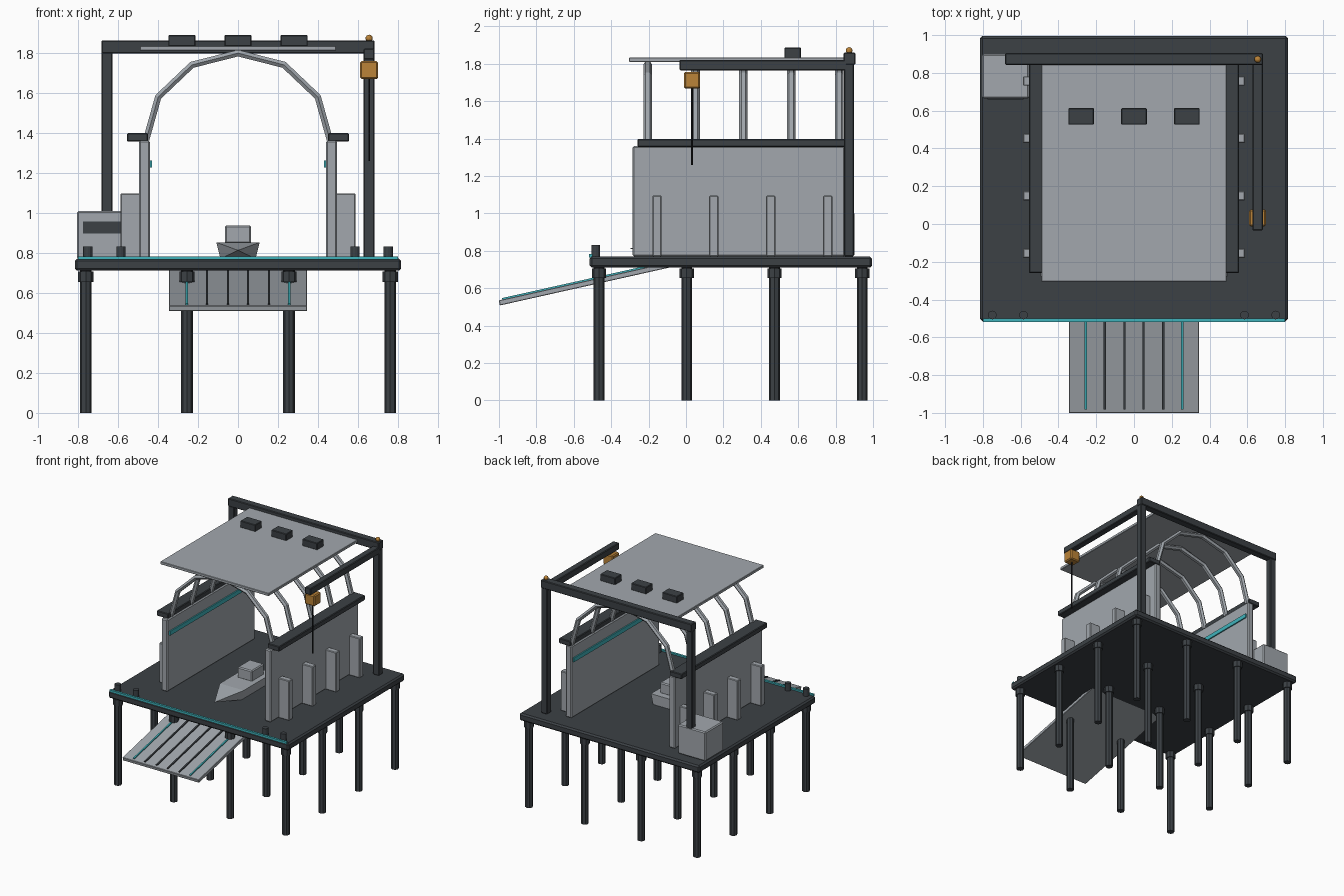
import bpy, bmesh, math
from mathutils import Vector

if "Cube" in bpy.data.objects:
    bpy.data.objects.remove(bpy.data.objects["Cube"])


def material(name, rgb):
    m = bpy.data.materials.new(name)
    m.use_nodes = True
    m.diffuse_color = (*rgb, 1)
    m.node_tree.nodes["Principled BSDF"].inputs["Base Color"].default_value = (*rgb, 1)
    return m


PALE = material("pale_grey", (0.36, 0.39, 0.42))
DARK = material("dark_steel", (0.045, 0.053, 0.06))
TEAL = material("teal_light", (0.05, 0.45, 0.50))
ORANGE = material("orange_paint", (0.50, 0.23, 0.04))
BLACK = material("black_cable", (0.012, 0.013, 0.015))


def finish(name, bm, mat, bevel=0):
    bmesh.ops.recalc_face_normals(bm, faces=bm.faces)
    me = bpy.data.meshes.new(name)
    bm.to_mesh(me)
    bm.free()
    me.materials.append(mat)
    ob = bpy.data.objects.new(name, me)
    bpy.context.collection.objects.link(ob)
    if bevel:
        mod = ob.modifiers.new("bevel", "BEVEL")
        mod.width = bevel
        mod.segments = 1
    return ob


def box(name, mat, xs, ys, zs, bevel=0):
    """Box from its (low, high) range on each axis."""
    bm = bmesh.new()
    bmesh.ops.create_cube(bm, size=1)
    for v in bm.verts:
        v.co = [sum(r) / 2 + c * (r[1] - r[0]) for r, c in zip((xs, ys, zs), v.co)]
    return finish(name, bm, mat, bevel)


def post(name, mat, x, y, zs, r, sides=8):
    bm = bmesh.new()
    bmesh.ops.create_cone(bm, cap_ends=True, segments=sides, radius1=r, radius2=r,
                          depth=zs[1] - zs[0])
    bmesh.ops.translate(bm, verts=bm.verts, vec=(x, y, sum(zs) / 2))
    return finish(name, bm, mat)


def span(c, size):
    return (c - size / 2, c + size / 2)


def mirrored(r, side):
    return tuple(sorted(side * v for v in r))


# Deck on a grid of piles
TOP = 0.77
box("deck", DARK, (-0.815, 0.815), (-0.515, 0.995), (0.71, TOP), 0.012)
for x in (-0.76, -0.255, 0.255, 0.76):
    for j in range(4):
        y = -0.465 + 0.469 * j
        post("pile", DARK, x, y, (0, 0.715), 0.029)
        post("pile_collar", DARK, x, y, (0.655, 0.705), 0.038)
box("deck_edge_light", TEAL, (-0.80, 0.80), (-0.518, -0.500), (0.765, 0.782))
for x in (-0.75, -0.585, 0.585, 0.75):
    post("bollard", DARK, x, -0.482, (TOP, 0.83), 0.023, 12)

# Sloping ramp with rails, built flat and tilted about its lower front edge
SLOPE, FOOT = math.radians(12.6), Vector((0, -0.995, 0.508))


def on_ramp(ob):
    ob.location = FOOT
    ob.rotation_euler.x = SLOPE


on_ramp(box("ramp", PALE, (-0.345, 0.345), (0, 0.96), (0, 0.028), 0.003))
for x, mat in ((-0.255, TEAL), (-0.155, DARK), (-0.05, DARK),
               (0.05, DARK), (0.155, DARK), (0.255, TEAL)):
    on_ramp(box("ramp_rail", mat, span(x, 0.012), (0.02, 0.93), (0.026, 0.036)))

# Side walls with caps, buttresses and inner light strips
for s in (-1, 1):
    box("side_wall", PALE, mirrored((0.44, 0.495), s), (-0.285, 0.85), (TOP, 1.36), 0.008)
    box("wall_cap", DARK, mirrored((0.45, 0.555), s), (-0.26, 0.85), (1.355, 1.397), 0.005)
    box("wall_light", TEAL, mirrored((0.43, 0.442), s), (-0.26, 0.83), (1.226, 1.26))
    for i in range(4):
        box("buttress", PALE, mirrored((0.48, 0.588), s),
            span(-0.155 + 0.304 * i, 0.05), (TOP, 1.095), 0.005)


# Roof ribs: six straight segments along a half ellipse
def rib(y, steps=6, sides=6):
    bm = bmesh.new()
    rings = []
    for i in range(steps + 1):
        a = math.pi * i / steps
        out = Vector((0.44 * math.cos(a), 0, 0.46 * math.sin(a))).normalized()
        mid = Vector((0.46 * math.cos(a), y, 1.36 + 0.437 * math.sin(a)))
        ring = []
        for k in range(sides):
            t = math.tau * k / sides
            ring.append(bm.verts.new(mid + out * 0.019 * math.sin(t)
                                     + Vector((0, 0.023 * math.cos(t), 0))))
        rings.append(ring)
    for p, q in zip(rings, rings[1:]):
        for k in range(sides):
            n = (k + 1) % sides
            bm.faces.new((p[k], p[n], q[n], q[k]))
    bm.faces.new(rings[0])
    bm.faces.new(rings[-1])
    finish("roof_rib", bm, PALE)


for i in range(5):
    rib(-0.205 + 0.256 * i)

# Flat roof panel and vents
box("roof_panel", PALE, (-0.49, 0.49), (-0.305, 0.86), (1.81, 1.833), 0.003)
for x in (-0.28, 0, 0.28):
    box("roof_vent", DARK, span(x, 0.135), span(0.57, 0.088), (1.83, 1.887), 0.004)

# Gantry frame, crane arm and hoist
for s in (-1, 1):
    box("gantry_column", DARK, span(0.655 * s, 0.054), (0.845, 0.898), (TOP, 1.80), 0.005)
box("gantry_beam", DARK, (-0.682, 0.682), (0.843, 0.905), (1.795, 1.86), 0.005)
box("crane_arm", DARK, (0.628, 0.682), (-0.035, 0.86), (1.765, 1.82), 0.005)
box("hoist_block", ORANGE, span(0.655, 0.09), span(0.032, 0.088), (1.667, 1.757), 0.008)
post("hoist_cable", BLACK, 0.655, 0.032, (1.258, 1.67), 0.005, 6)
bm = bmesh.new()
bmesh.ops.create_uvsphere(bm, u_segments=12, v_segments=8, radius=0.018)
bmesh.ops.translate(bm, verts=bm.verts, vec=(0.655, 0.872, 1.871))
finish("beacon", bm, ORANGE)

# Control shed with a dark front window
box("shed", PALE, (-0.805, -0.555), (0.665, 0.90), (TOP, 1.008), 0.008)
box("shed_window", DARK, (-0.775, -0.585), (0.658, 0.667), (0.895, 0.957))

# Small boat: tapered hull block, pointed bow and cabin
bm = bmesh.new()
ends = []
for y in (-0.08, 0.30):
    ends.append([bm.verts.new((x, y, z)) for x, z in
                 ((-0.088, TOP), (0.088, TOP), (0.108, 0.852), (-0.108, 0.852))])
tip = bm.verts.new((0, -0.305, 0.812))
front, back = ends
bm.faces.new(back)
for k in range(4):
    n = (k + 1) % 4
    bm.faces.new((front[k], front[n], back[n], back[k]))
    bm.faces.new((front[n], front[k], tip))
finish("boat_hull", bm, PALE)
box("boat_cabin", PALE, (-0.066, 0.066), (0.085, 0.245), (0.845, 0.936), 0.008)
